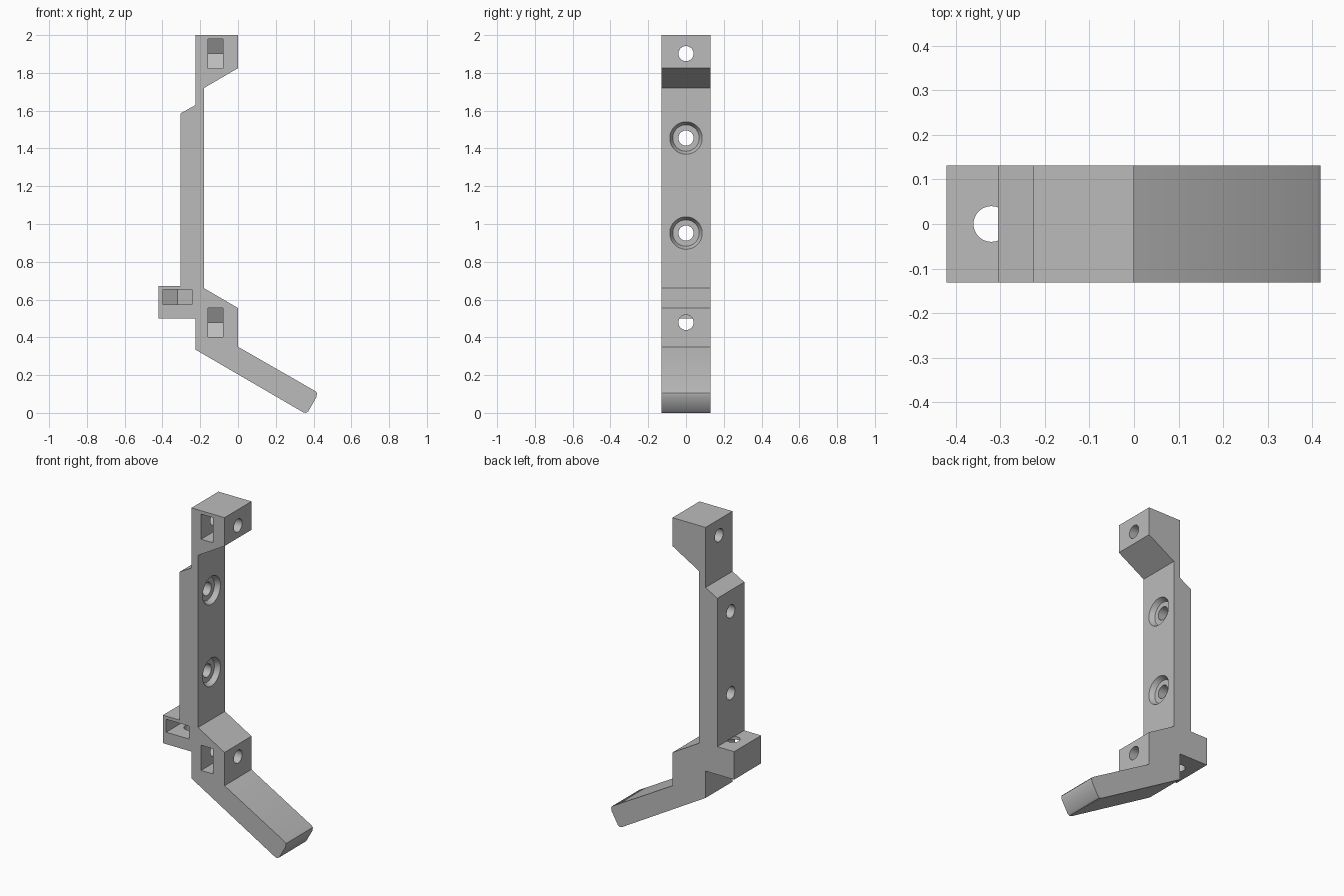
import bpy, bmesh
from math import pi, cos, sin, sqrt
from mathutils import Vector

if "Cube" in bpy.data.objects:
    bpy.data.objects.remove(bpy.data.objects["Cube"])

HALF = 0.131    # half depth of the bracket
HOLE = 0.04     # screw hole radius
FLAT = 0.0775   # half width of a nut pocket across flats


def prism(name, points, offset):
    """Extrude a closed 3D outline along an offset vector."""
    bm = bmesh.new()
    face = bm.faces.new([bm.verts.new(p) for p in points])
    ext = bmesh.ops.extrude_face_region(bm, geom=[face])
    verts = [v for v in ext["geom"] if isinstance(v, bmesh.types.BMVert)]
    bmesh.ops.translate(bm, verts=verts, vec=offset)
    bmesh.ops.recalc_face_normals(bm, faces=bm.faces)
    mesh = bpy.data.meshes.new(name)
    bm.to_mesh(mesh)
    bm.free()
    obj = bpy.data.objects.new(name, mesh)
    bpy.context.collection.objects.link(obj)
    return obj


def cone(name, start, axis, length, r1, r2):
    """Round cutter running from start along an axis."""
    axis = Vector(axis)
    bpy.ops.mesh.primitive_cone_add(
        vertices=48, radius1=r1, radius2=r2, depth=length,
        location=Vector(start) + axis * length / 2,
        rotation=axis.to_track_quat('Z', 'Y').to_euler())
    bpy.context.object.name = name
    return bpy.context.object


def pocket(name, x, z, axis, thick):
    """Nut slot open to the front, ending in a hexagon point."""
    tip = 2 * FLAT / sqrt(3)
    outline = [(-FLAT, -0.2), (FLAT, -0.2), (FLAT, tip / 2), (0, tip), (-FLAT, tip / 2)]
    if axis == 'X':
        pts = [(x - thick / 2, v, z + u) for u, v in outline]
        return prism(name, pts, (thick, 0, 0))
    pts = [(x + u, v, z - thick / 2) for u, v in outline]
    return prism(name, pts, (0, 0, thick))


# Side profile of the whole bracket, with a rounded foot tip
profile = [(-0.225, 2), (0, 2), (0, 1.825), (-0.18, 1.72), (-0.18, 0.66),
           (0, 0.555), (0, 0.35), (0.41, 0.115), (0.418, 0.105), (0.416, 0.085),
           (0.372, 0.008), (0.36, 0), (0.345, 0.003), (-0.225, 0.335), (-0.225, 0.5),
           (-0.42, 0.5), (-0.42, 0.672), (-0.305, 0.672), (-0.305, 1.585), (-0.225, 1.63)]
bracket = prism("bracket", [(x, -HALF, z) for x, z in profile], (0, 2 * HALF, 0))

# Cutters: end blocks, countersunk column holes, rear lug
cutters = []
for z_hole, z_nut in ((1.902, 1.902), (0.479, 0.479)):
    cutters.append(cone("end_hole_cutter", (-0.226, 0, z_hole), (1, 0, 0), 0.3, HOLE, HOLE))
    cutters.append(pocket("end_nut_cutter", -0.12, z_nut, 'X', 0.08))
for z in (1.455, 0.952):
    cutters.append(cone("column_hole_cutter", (-0.4, 0, z), (1, 0, 0), 0.4, HOLE, HOLE))
    cutters.append(cone("countersink_cutter", (-0.21, 0, z), (1, 0, 0), 0.032, 0.07, 0.087))
cutters.append(cone("lug_hole_cutter", (-0.32, 0, 0.4), (0, 0, 1), 0.273, HOLE, HOLE))
cutters.append(pocket("lug_nut_cutter", -0.32, 0.613, 'Z', 0.08))

for cutter in cutters:
    cutter.hide_render = True
    bpy.ops.object.select_all(action='DESELECT')
    bracket.select_set(True)
    bpy.context.view_layer.objects.active = bracket
    mod = bracket.modifiers.new("cut", 'BOOLEAN')
    mod.operation = 'DIFFERENCE'
    mod.solver = 'EXACT'
    mod.object = cutter
    bpy.ops.object.modifier_apply(modifier=mod.name)
    bpy.data.objects.remove(cutter)

# Plain grey finish
grey = bpy.data.materials.new("grey")
grey.use_nodes = True
colour = (0.5, 0.5, 0.5, 1)
grey.diffuse_color = colour
grey.node_tree.nodes["Principled BSDF"].inputs["Base Color"].default_value = colour
bracket.data.materials.clear()
bracket.data.materials.append(grey)
for poly in bracket.data.polygons:
    poly.material_index = 0
bpy.ops.object.shade_smooth_by_angle(angle=pi / 6)
